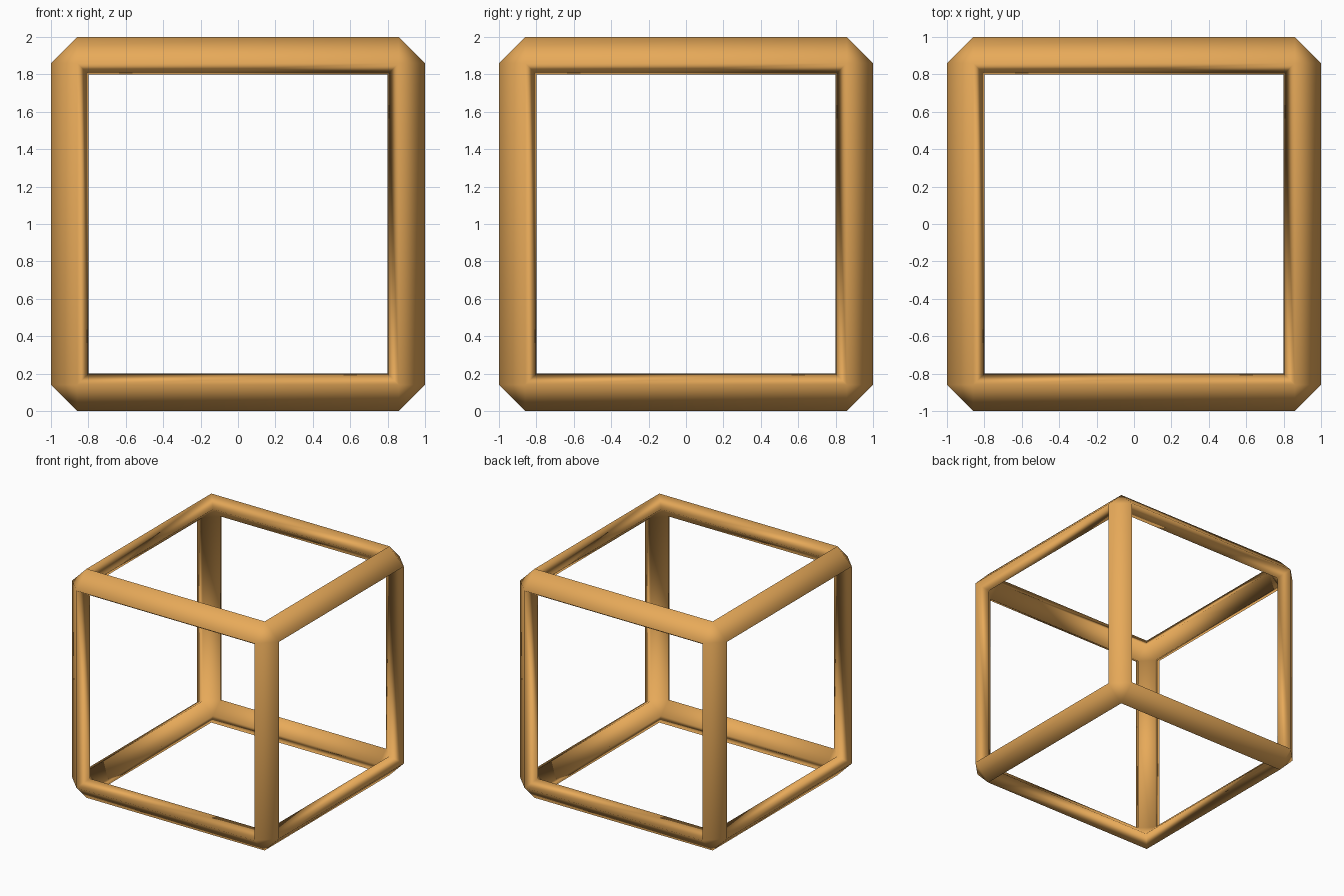
import bpy, bmesh

if "Cube" in bpy.data.objects:
    bpy.data.objects.remove(bpy.data.objects["Cube"])

# Cube whose edges are chamfered; only the chamfer strips and corners are kept
CHAMFER, WALL = 0.14, 0.13
bm = bmesh.new()
bmesh.ops.create_cube(bm, size=2)
bmesh.ops.bevel(bm, geom=bm.edges[:], offset=CHAMFER, offset_type='OFFSET',
                segments=1, profile=0.5, affect='EDGES')
bm.normal_update()
panels = [f for f in bm.faces if max(abs(c) for c in f.normal) > 0.99]
bmesh.ops.delete(bm, geom=panels, context='FACES')
bmesh.ops.translate(bm, verts=bm.verts[:], vec=(0, 0, 1))
for f in bm.faces:
    f.smooth = True

mesh = bpy.data.meshes.new("cube_frame")
bm.to_mesh(mesh)
bm.free()
frame = bpy.data.objects.new("cube_frame", mesh)
bpy.context.collection.objects.link(frame)

# Thicken the strips inwards
solid = frame.modifiers.new("thickness", 'SOLIDIFY')
solid.thickness = WALL
solid.offset = -1

# Orange finish
mat = bpy.data.materials.new("orange")
mat.diffuse_color = (0.8, 0.4, 0.1, 1)
mat.use_nodes = True
mat.node_tree.nodes["Principled BSDF"].inputs["Base Color"].default_value = mat.diffuse_color
mesh.materials.append(mat)
